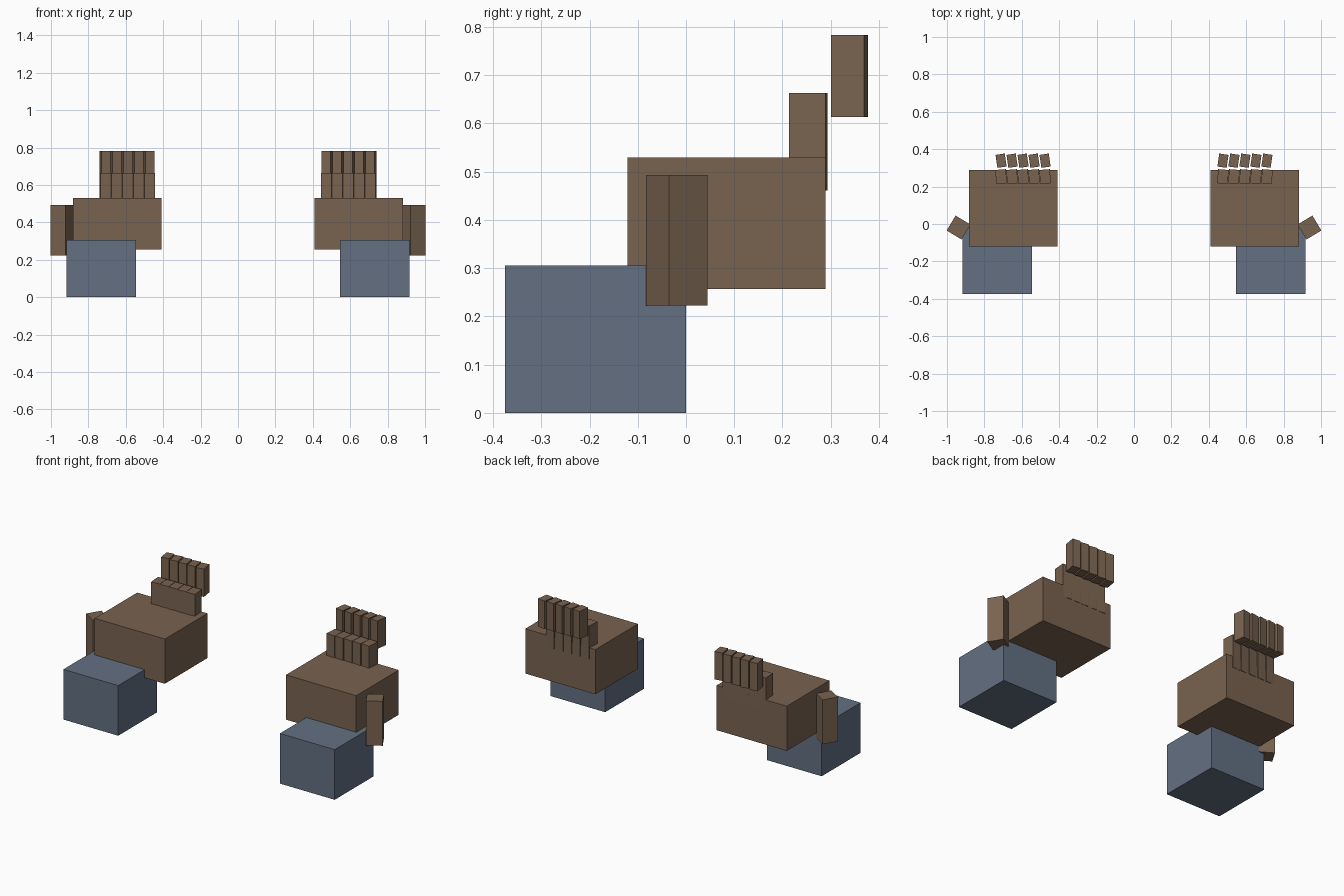
import bpy
from math import radians

if "Cube" in bpy.data.objects:
    bpy.data.objects.remove(bpy.data.objects["Cube"])


def material(name, rgb):
    m = bpy.data.materials.new(name)
    m.diffuse_color = (*rgb, 1)
    m.use_nodes = True
    m.node_tree.nodes["Principled BSDF"].inputs["Base Color"].default_value = m.diffuse_color
    return m


skin = material("brown", (0.19, 0.125, 0.08, 1)[:3])
cloth = material("blue_grey", (0.125, 0.16, 0.225))


def box(name, centre, size, mat, turn=0):
    bpy.ops.mesh.primitive_cube_add(size=1, location=centre, rotation=(0, 0, radians(turn)))
    ob = bpy.context.object
    ob.name = name
    ob.scale = size
    ob.data.materials.append(mat)
    return ob


# each hand is the mirror of the other
for side, s in (("right", 1), ("left", -1)):
    # sleeve and palm
    box(side + "_sleeve", (s * 0.731, -0.188, 0.153), (0.37, 0.375, 0.306), cloth)
    box(side + "_palm", (s * 0.646, 0.084, 0.393), (0.474, 0.41, 0.273), skin)
    # thumb, turned outwards
    box(side + "_thumb", (s * 0.938, -0.019, 0.358), (0.093, 0.093, 0.271), skin, s * 31)
    # five fingers, each a lower and a raised outer segment
    for i in range(5):
        x = s * (0.4755 + i * 0.0588)
        box(f"{side}_finger_base_{i + 1}", (x, 0.2535, 0.562), (0.0565, 0.075, 0.203), skin, -s * 4.5)
        box(f"{side}_finger_tip_{i + 1}", (x, 0.3385, 0.698), (0.05, 0.07, 0.17), skin, -s * 8.5)
